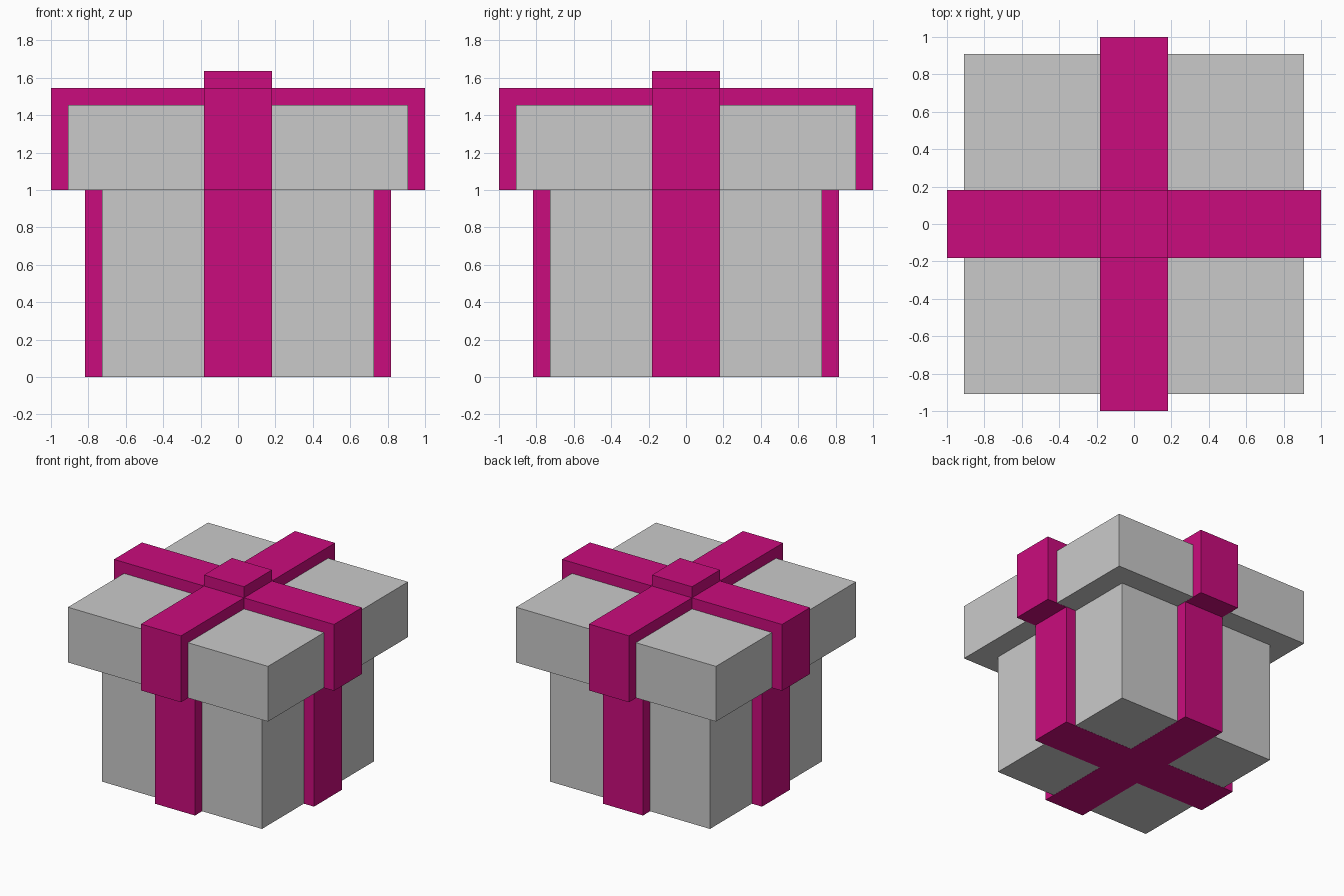
import bpy, bmesh

if "Cube" in bpy.data.objects:
    bpy.data.objects.remove(bpy.data.objects["Cube"])

U = 1 / 11       # the model sits on a grid of elevenths
R = 2 * U        # half width of the ribbon
GAP = 0.001      # lifts paper just clear of the flush ribbon undersides


def material(name, rgb):
    m = bpy.data.materials.new(name)
    m.diffuse_color = (*rgb, 1)
    m.use_nodes = True
    m.node_tree.nodes["Principled BSDF"].inputs["Base Color"].default_value = m.diffuse_color
    return m


paper = material("grey paper", (0.59, 0.59, 0.59))
pink = material("pink ribbon", (0.59, 0.0038, 0.205))


def prism(name, outline, z0, z1, mat):
    """Extrude a counter-clockwise outline from z0 to z1."""
    bm = bmesh.new()
    base = bm.faces.new([bm.verts.new((x, y, z0)) for x, y in outline])
    top = bmesh.ops.extrude_face_region(bm, geom=[base], use_keep_orig=True)
    verts = [v for v in top["geom"] if isinstance(v, bmesh.types.BMVert)]
    bmesh.ops.translate(bm, verts=verts, vec=(0, 0, z1 - z0))
    bmesh.ops.recalc_face_normals(bm, faces=bm.faces)
    mesh = bpy.data.meshes.new(name)
    bm.to_mesh(mesh)
    bm.free()
    mesh.materials.append(mat)
    obj = bpy.data.objects.new(name, mesh)
    bpy.context.collection.objects.link(obj)


def square(h):
    return [(-h, -h), (h, -h), (h, h), (-h, h)]


def cross(h):
    # one arm corner triple, turned through four quarter turns
    pts, arm = [], [(h, -R), (h, R), (R, R)]
    for _ in range(4):
        pts += arm
        arm = [(-y, x) for x, y in arm]
    return pts


# Box and its ribbon
prism("box", square(8 * U), GAP, 11 * U, paper)
prism("box_ribbon", cross(9 * U), 0, 11 * U, pink)
# Lid and its ribbon
prism("lid", square(10 * U), 11 * U + GAP, 16 * U, paper)
prism("lid_ribbon", cross(11 * U), 11 * U, 17 * U, pink)
# Raised square where the ribbons cross
prism("ribbon_knot", square(R), 17 * U, 18 * U, pink)
